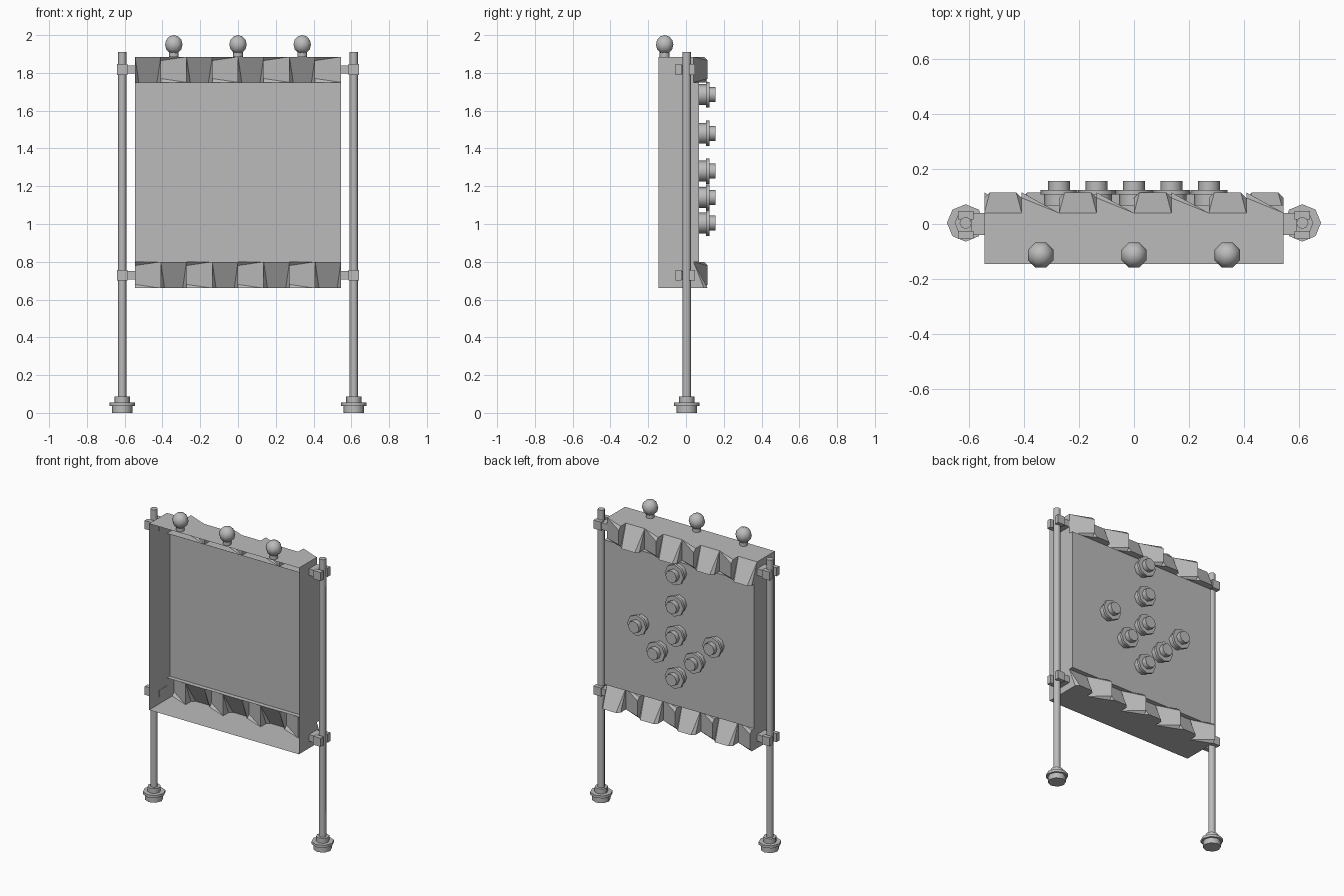
import bpy, bmesh, math
from mathutils import Matrix, Vector

cube = bpy.data.objects.get("Cube")
if cube:
    bpy.data.objects.remove(cube, do_unlink=True)

gray = bpy.data.materials.new("plain gray")
gray.use_nodes = True
gray.diffuse_color = (0.5, 0.5, 0.5, 1)
gray.node_tree.nodes["Principled BSDF"].inputs["Base Color"].default_value = (0.5, 0.5, 0.5, 1)

HALF_W = 0.545            # half width of the tray
FRONT, INNER, PANEL, OUTER = -0.145, 0.04, 0.07, 0.115   # depths along y
Z_BOTTOM, Z_LOW, Z_HIGH, Z_TOP = 0.66, 0.8, 1.75, 1.885
CUT = 0.02                # corner cut of the tiles
CELLS = 8


def finish(bm, name, smooth=False):
    mesh = bpy.data.meshes.new(name)
    bm.to_mesh(mesh)
    bm.free()
    mesh.materials.append(gray)
    obj = bpy.data.objects.new(name, mesh)
    bpy.context.collection.objects.link(obj)
    if smooth:
        bpy.ops.object.select_all(action='DESELECT')
        obj.select_set(True)
        bpy.context.view_layer.objects.active = obj
        bpy.ops.object.shade_smooth_by_angle(angle=math.radians(46))
    return obj


def face(bm, points):
    bm.faces.new([bm.verts.new(p) for p in points])


def drum(bm, radius, low, high, sides, place=Matrix()):
    shift = place @ Matrix.Translation((0, 0, (low + high) / 2))
    bmesh.ops.create_cone(bm, cap_ends=True, segments=sides, radius1=radius,
                          radius2=radius, depth=high - low, matrix=shift)


def block(bm, low, high):
    low, high = Vector(low), Vector(high)
    matrix = Matrix.Translation((low + high) / 2) @ Matrix.Diagonal((*(high - low), 1))
    bmesh.ops.create_cube(bm, size=1, matrix=matrix)


def bolt(bm, place):
    # stacked base, flange and collar
    drum(bm, 0.055, 0, 0.04, 8, place)
    drum(bm, 0.068, 0.037, 0.054, 8, place)
    drum(bm, 0.04, 0.054, 0.086, 8, place)


def ramp(bm, flush, far, a, b, point):
    # slope rising from the flush edge to an outer edge with cut corners
    mid = OUTER - CUT
    f0, f1 = point(flush, a, INNER), point(flush, b, INNER)
    o0, o1 = point(far, a + CUT, OUTER), point(far, b - CUT, OUTER)
    c0, c1 = point(far, a, mid), point(far, b, mid)
    face(bm, [f0, f1, o1, o0])
    face(bm, [f0, o0, c0])
    face(bm, [f1, c1, o1])
    return c0, o0, o1, c1


def tile_row(name, z0, z1, parity):
    bm = bmesh.new()
    step = 2 * HALF_W / CELLS
    mid = OUTER - CUT
    for i in range(CELLS):
        x0 = -HALF_W + i * step
        x1 = x0 + step
        if i % 2 == parity:
            # tile sloping outward toward its lower edge
            rim = ramp(bm, z1, z0, x0, x1, lambda u, v, y: (v, y, u))
            face(bm, [(x0, INNER, z0), *rim, (x1, INNER, z0)])
            for x, edge in ((x0, i > 0), (x1, i == CELLS - 1)):
                if edge or i == 0:
                    if x == x1 and i < CELLS - 1:
                        continue   # wall is built by the next tile
                    face(bm, [(x, INNER, z1), (x, mid, z0), (x, INNER, z0)])
        else:
            # tile sloping outward toward its right edge
            rim = ramp(bm, x1, x0, z0, z1, lambda u, v, y: (u, y, v))
            wall = list(rim) + [(x0, INNER, z1)]
            if i == 0:
                wall.append((x0, INNER, z0))
            face(bm, wall)
            for z in (z0, z1):
                face(bm, [(x0, INNER, z), (x0, mid, z), (x1, INNER, z)])
    bmesh.ops.remove_doubles(bm, verts=bm.verts, dist=0.0005)
    bmesh.ops.recalc_face_normals(bm, faces=bm.faces)
    finish(bm, name)


tile_row("upper_tiles", Z_HIGH, Z_TOP, 0)
tile_row("lower_tiles", Z_BOTTOM, Z_LOW, 1)

# Open-fronted tray made of thin sheets
bm = bmesh.new()
W = HALF_W
for x in (-W, W):
    face(bm, [(x, FRONT, Z_BOTTOM), (x, INNER, Z_BOTTOM), (x, INNER, Z_LOW), (x, PANEL, Z_LOW),
              (x, PANEL, Z_HIGH), (x, INNER, Z_HIGH), (x, INNER, Z_TOP), (x, FRONT, Z_TOP)])
for z, y0, y1 in ((Z_BOTTOM, FRONT, INNER), (Z_TOP, FRONT, INNER),
                  (Z_LOW, INNER, PANEL), (Z_HIGH, INNER, PANEL)):
    face(bm, [(-W, y0, z), (W, y0, z), (W, y1, z), (-W, y1, z)])
face(bm, [(-W, PANEL, Z_LOW), (-W, PANEL, Z_HIGH), (W, PANEL, Z_HIGH), (W, PANEL, Z_LOW)])
bmesh.ops.remove_doubles(bm, verts=bm.verts, dist=0.0005)
bmesh.ops.recalc_face_normals(bm, faces=bm.faces)
finish(bm, "tray")

# Bolts in an arrow pattern on the back
bm = bmesh.new()
spots = [(0, 1.685), (0, 1.48), (0, 1.28), (0, 1.005)]
for s in (-1, 1):
    spots += [(s * 0.136, 1.14), (s * 0.273, 1.28)]
for x, z in spots:
    bolt(bm, Matrix.Translation((x, PANEL, z)) @ Matrix.Rotation(-math.pi / 2, 4, 'X'))
finish(bm, "back_bolts", True)

# Poles, feet and clamps on both sides
for side, s in (("left", 1), ("right", -1)):
    base = Matrix.Translation((s * 0.613, 0.004, 0))
    bm = bmesh.new()
    drum(bm, 0.022, 0.08, 1.91, 8, base)
    finish(bm, side + "_pole", True)
    bm = bmesh.new()
    bolt(bm, base)
    finish(bm, side + "_foot", True)
    bm = bmesh.new()
    for z in (0.728, 1.818):
        xs = sorted((s * 0.543, s * 0.592))
        block(bm, (xs[0], -0.04, z - 0.022), (xs[1], 0.04, z + 0.022))
        xs = sorted((s * 0.585, s * 0.64))
        for y in (-0.04, 0.032):
            block(bm, (xs[0], y - 0.015, z - 0.028), (xs[1], y + 0.015, z + 0.028))
    finish(bm, side + "_clamps")

# Round lamps along the top
for name, x in (("right", -0.34), ("middle", 0), ("left", 0.34)):
    bm = bmesh.new()
    drum(bm, 0.026, Z_TOP, 1.925, 8, Matrix.Translation((x, -0.113, 0)))
    place = Matrix.Translation((x, -0.113, 1.95)) @ Matrix.Rotation(math.pi / 8, 4, 'Z')
    bmesh.ops.create_uvsphere(bm, u_segments=8, v_segments=6, radius=0.05, matrix=place)
    finish(bm, name + "_lamp", True)
